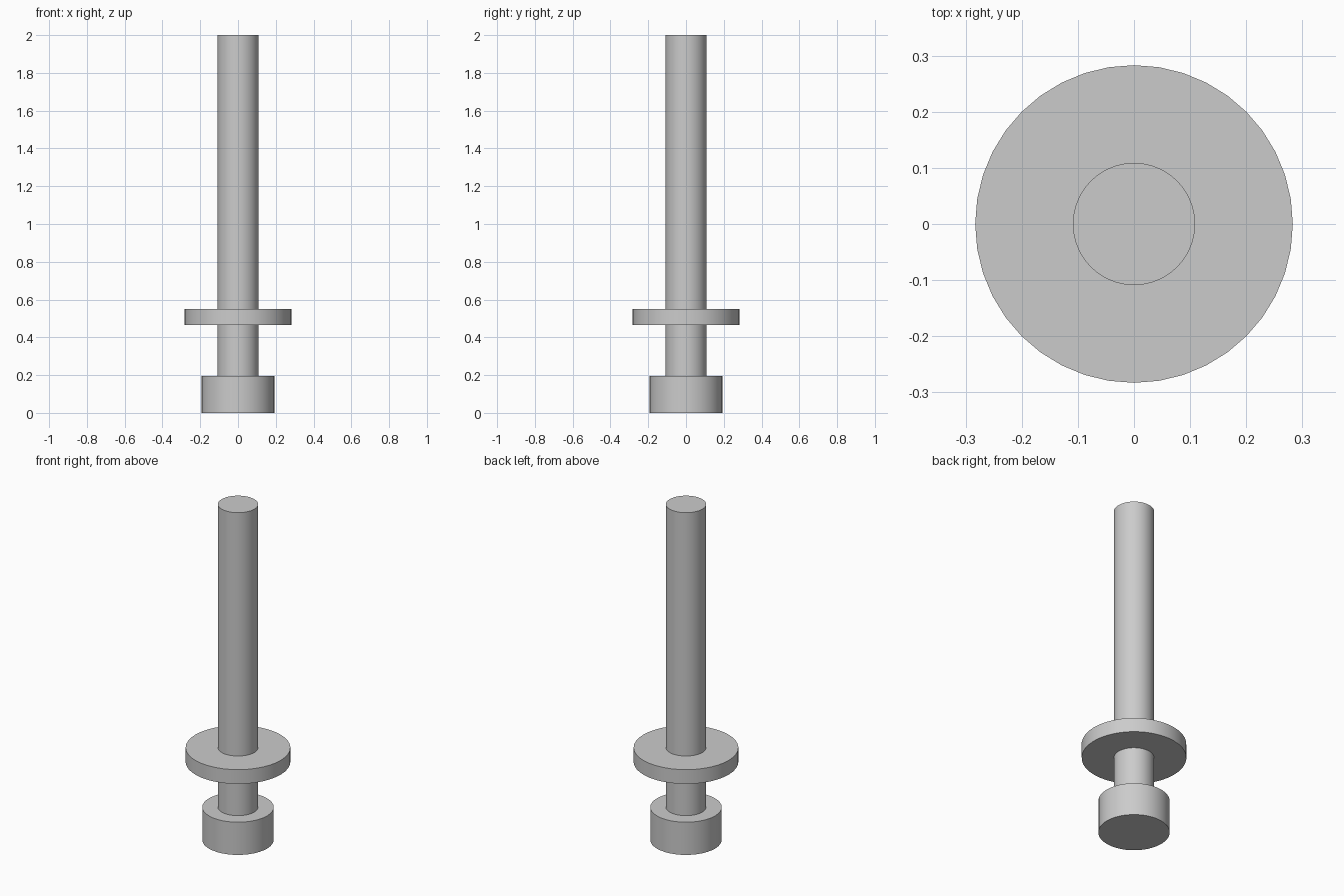
import bpy
import math

cube = bpy.data.objects.get("Cube")
if cube:
    bpy.data.objects.remove(cube, do_unlink=True)

# Single grey metal colour
GREY = (0.6, 0.6, 0.6, 1.0)
metal = bpy.data.materials.new("grey_metal")
metal.use_nodes = True
metal.diffuse_color = GREY
metal.node_tree.nodes["Principled BSDF"].inputs["Base Color"].default_value = GREY


def disc(name, radius, bottom, top):
    """Upright round part spanning the given heights."""
    bpy.ops.mesh.primitive_cylinder_add(
        vertices=40, radius=radius, depth=top - bottom,
        location=(0, 0, (bottom + top) / 2))
    part = bpy.context.object
    part.name = name
    part.data.materials.append(metal)
    bpy.ops.object.shade_smooth_by_angle(angle=math.radians(30))
    return part


# Head at the foot, long shaft standing on it, and a wide collar around the shaft
disc("head", 0.193, 0, 0.195)
disc("shaft", 0.109, 0.195, 2)
disc("collar", 0.283, 0.465, 0.55)
